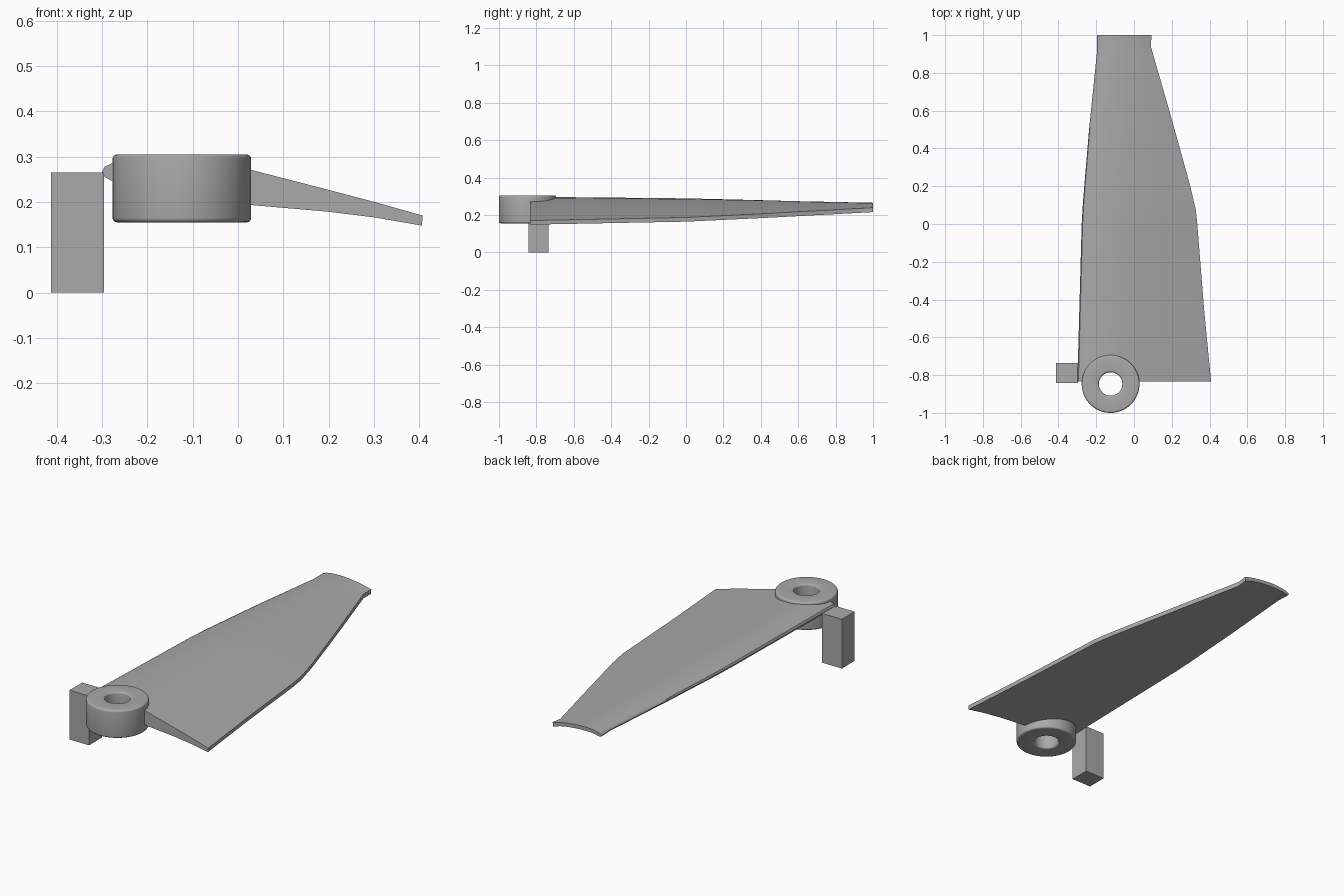
import bpy, bmesh, math

cube = bpy.data.objects.get("Cube")
if cube:
    bpy.data.objects.remove(cube, do_unlink=True)

grey = bpy.data.materials.new("plain grey")
grey.use_nodes = True
colour = (0.4, 0.4, 0.4, 1)
grey.diffuse_color = colour
grey.node_tree.nodes["Principled BSDF"].inputs["Base Color"].default_value = colour

HUB = (-0.124, -0.847)


def finish(name, bm, smooth=None):
    bmesh.ops.recalc_face_normals(bm, faces=bm.faces)
    mesh = bpy.data.meshes.new(name)
    bm.to_mesh(mesh)
    bm.free()
    ob = bpy.data.objects.new(name, mesh)
    bpy.context.collection.objects.link(ob)
    mesh.materials.append(grey)
    bpy.ops.object.select_all(action="DESELECT")
    ob.select_set(True)
    bpy.context.view_layer.objects.active = ob
    if smooth:
        bpy.ops.object.shade_smooth_by_angle(angle=math.radians(smooth))
    return ob


def loft(bm, rings, closed=False):
    """Skin a list of closed point rings with quads, returning the vertex rings."""
    vs = [[bm.verts.new(p) for p in ring] for ring in rings]
    for a, b in zip(vs, vs[1:] + (vs[:1] if closed else [])):
        for i in range(len(a)):
            j = (i + 1) % len(a)
            bm.faces.new((a[i], a[j], b[j], b[i]))
    return vs


def lerp(table, y):
    """Piecewise linear lookup in sorted (key, value) pairs."""
    for (y0, v0), (y1, v1) in zip(table, table[1:]):
        if y <= y1:
            return v0 + (v1 - v0) * (y - y0) / (y1 - y0)
    return table[-1][1]


# Hub: turned ring with softened rims
outer, inner, low, high, r = 0.153, 0.062, 0.155, 0.305, 0.010
profile = []
for cx, cz, start in ((outer - r, high - r, 90), (outer - r, low + r, 0),
                      (inner + r, low + r, 270), (inner + r, high - r, 180)):
    for k in range(5):
        a = math.radians(start - k * 22.5)
        profile.append((cx + r * math.cos(a), cz + r * math.sin(a)))
bm = bmesh.new()
rings = []
for i in range(64):
    a = math.tau * i / 64
    rings.append([(HUB[0] + p * math.cos(a), HUB[1] + p * math.sin(a), z) for p, z in profile])
loft(bm, rings, closed=True)
finish("hub_ring", bm, 40)

# Blade: thick twisted root section blending to a thin arched tip
leading = [(-0.835, -0.30), (-0.4, -0.288), (0, -0.277), (0.12, -0.27),
           (0.5, -0.238), (0.92, -0.195), (1, -0.197)]
trailing = [(-0.835, 0.408), (-0.45, 0.371), (0, 0.335), (0.07, 0.328), (0.2, 0.298),
            (0.4, 0.243), (0.6, 0.187), (0.94, 0.089), (1, 0.093)]
blend = [(-0.835, 0), (0, 0.24), (0.4, 0.52), (1, 1)]
# chord fraction, root height, tip height: over the top, then back underneath
section = [(0, 0.267, 0.243), (0.008, 0.278, 0.248), (0.035, 0.287, 0.253),
           (0.09, 0.295, 0.258), (0.17, 0.297, 0.262), (0.3, 0.291, 0.265),
           (0.47, 0.270, 0.264), (0.7, 0.228, 0.257), (0.85, 0.200, 0.249),
           (1, 0.170, 0.239), (0.997, 0.148, 0.215), (0.85, 0.166, 0.229),
           (0.7, 0.179, 0.237), (0.47, 0.193, 0.244), (0.25, 0.219, 0.245),
           (0.1, 0.236, 0.240), (0.035, 0.245, 0.236), (0.008, 0.255, 0.237)]
bm = bmesh.new()
rings = []
for y in sorted({p[0] for p in leading + trailing} | {-0.2, 0.3, 0.75}):
    x0, x1, w = lerp(leading, y), lerp(trailing, y), lerp(blend, y)
    rings.append([(x0 + (x1 - x0) * t, y, a + (b - a) * w) for t, a, b in section])
ends = loft(bm, rings)
bm.faces.new(ends[0])
bm.faces.new(ends[-1])
blade = finish("blade", bm)

# Clear the blade out of the hub bore
bpy.ops.mesh.primitive_cylinder_add(vertices=48, radius=0.11, depth=1, location=(*HUB, 0.23))
cutter = bpy.context.object
cutter.name = "bore_cutter"
cutter.hide_render = True
cut = blade.modifiers.new("bore", "BOOLEAN")
cut.operation = "DIFFERENCE"
cut.solver = "EXACT"
cut.object = cutter
bpy.context.view_layer.objects.active = blade
bpy.ops.object.modifier_apply(modifier=cut.name)
bpy.data.objects.remove(cutter, do_unlink=True)
blade.select_set(True)
bpy.ops.object.shade_smooth_by_angle(angle=math.radians(35))

# Upright block beside the leading edge
bm = bmesh.new()
bmesh.ops.create_cube(bm, size=1)
for v in bm.verts:
    v.co = (-0.3545 + v.co.x * 0.117, -0.789 + v.co.y * 0.108, 0.1325 + v.co.z * 0.265)
finish("side_block", bm)
